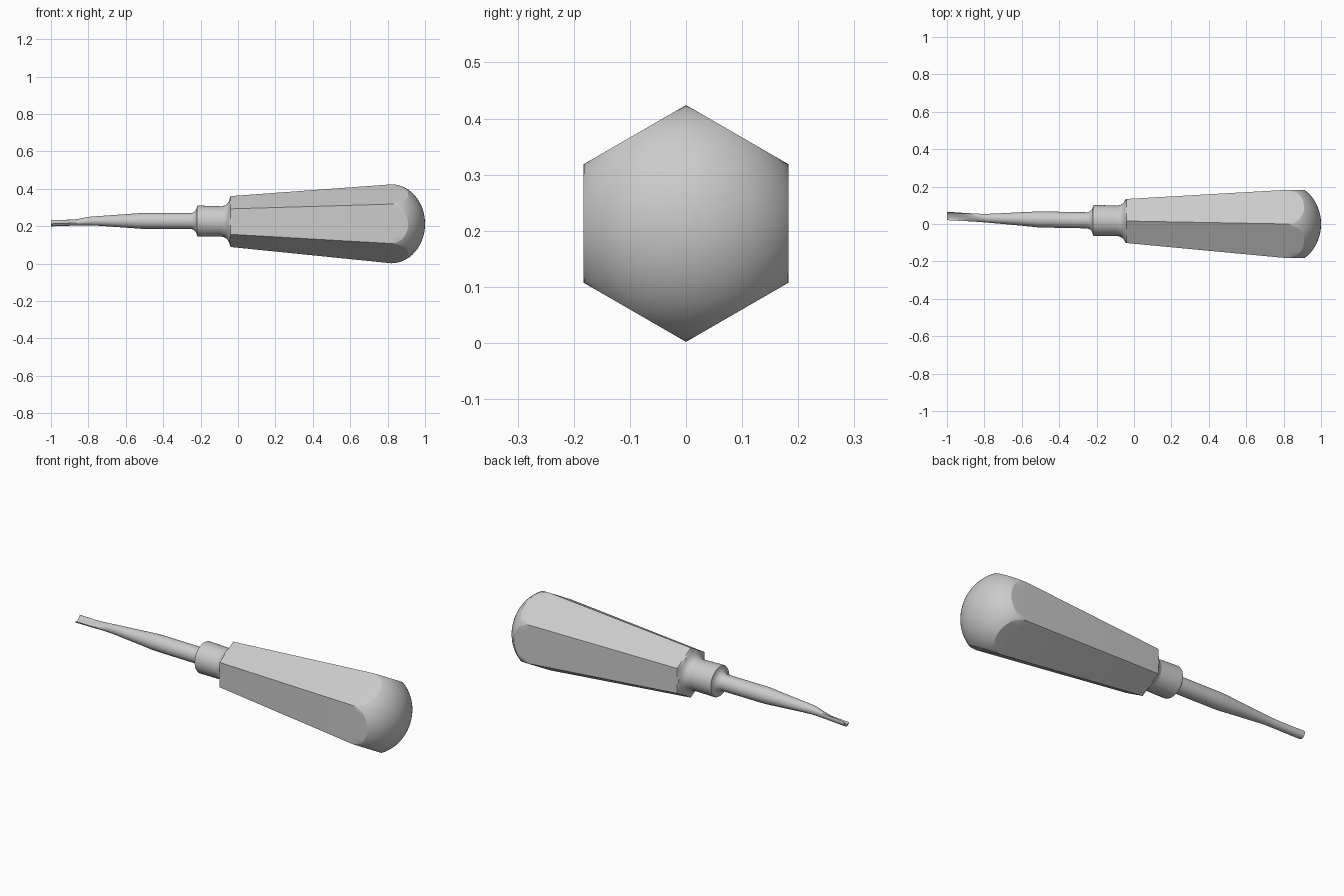
import bpy, bmesh
from math import sin, cos, pi, sqrt, radians

if "Cube" in bpy.data.objects:
    bpy.data.objects.remove(bpy.data.objects["Cube"])

N = 72                      # points around every ring
ANG = [2 * pi * i / N for i in range(N)]


def axis(x):
    """Slightly tilted centre line of the tool: (y, z) at x."""
    return 0.016 - 0.0185 * (x + 0.04), 0.225 - 0.014 * (x + 0.04)


def hex_r(a, R):
    """Radius of a hexagon with corners up and down, at angle a from +y."""
    d = (a - pi / 6) % (pi / 3) - pi / 6
    return R * cos(pi / 6) / cos(d)


def around(x, r):
    """Ring about the centre line; r is a number per angle."""
    y, z = axis(x)
    return [(x, y + r * cos(a), z + r * sin(a)) for a in ANG]


def hexagon(x, R):
    y, z = axis(x)
    return [(x, y + hex_r(a, R) * cos(a), z + hex_r(a, R) * sin(a)) for a in ANG]


def loft(name, rings):
    bm = bmesh.new()
    vs = [[bm.verts.new(p) for p in ring] for ring in rings]
    for A, B in zip(vs, vs[1:]):
        for i in range(N):
            j = (i + 1) % N
            bm.faces.new((A[i], A[j], B[j], B[i]))
    bm.faces.new(vs[0][::-1])
    bm.faces.new(vs[-1])
    bmesh.ops.remove_doubles(bm, verts=bm.verts, dist=0.00002)
    bmesh.ops.recalc_face_normals(bm, faces=bm.faces)
    me = bpy.data.meshes.new(name)
    bm.to_mesh(me)
    bm.free()
    ob = bpy.data.objects.new(name, me)
    bpy.context.collection.objects.link(ob)
    bpy.ops.object.select_all(action='DESELECT')
    ob.select_set(True)
    bpy.context.view_layer.objects.active = ob
    bpy.ops.object.shade_smooth_by_angle(angle=radians(24))
    return ob


# Handle: tapered hexagon whose butt is trimmed by an elliptical dome
X0, A_LEN, R_BIG = 0.82, 0.18, 0.211


def dome(k):
    ring = []
    for a in ANG:
        r = hex_r(a, R_BIG) * k
        x = X0 + A_LEN * sqrt(max(0, 1 - (r / R_BIG) ** 2))
        y, z = axis(x)
        y0, z0 = axis(X0)
        # keep the trimmed prism parallel to x, the dome on its axis
        ring.append((x, y0 + r * cos(a), z0 + r * sin(a)))
    return ring


rings = [around(-0.088, 0.081), around(-0.07, 0.086), around(-0.058, 0.095),
         around(-0.05, 0.107), around(-0.047, 0.114),
         hexagon(-0.04, 0.136), hexagon(X0, R_BIG)]
rings += [dome(sin(pi / 2 * (1 - i / 14))) for i in range(14)] + [dome(0.01)]
loft("handle", rings)

# Collar with a small fillet down to the shank
loft("collar", [around(x, r) for x, r in (
    (-0.25, 0.042), (-0.238, 0.047), (-0.228, 0.055), (-0.222, 0.066), (-0.219, 0.080),
    (-0.214, 0.083), (-0.2, 0.083), (-0.1, 0.081), (-0.08, 0.081))])

# Shank running into a bent, gouged tip: x, y, z, radius, scoop amount
STATIONS = [
    (-0.22, 0.019, 0.2275, 0.043, 0), (-0.48, 0.024, 0.2285, 0.043, 0),
    (-0.52, 0.0247, 0.2285, 0.042, 0), (-0.6, 0.027, 0.2285, 0.036, 0),
    (-0.7, 0.029, 0.2285, 0.029, 0), (-0.75, 0.030, 0.2285, 0.0255, 0),
    (-0.79, 0.031, 0.228, 0.023, 0), (-0.82, 0.032, 0.2275, 0.0225, 0.15),
    (-0.86, 0.034, 0.2265, 0.0225, 0.42), (-0.9, 0.036, 0.2255, 0.0228, 0.66),
    (-0.95, 0.039, 0.2242, 0.0232, 0.88), (-1.0, 0.042, 0.223, 0.0235, 1)]
FACE = radians(115)         # direction the scoop faces


def tip_ring(x, y, z, r, s):
    ring = []
    for a in ANG:
        u, v = sin(a - FACE), cos(a - FACE)
        if v > 0:           # push the open side down into a groove
            v = v * (1 - s) - s * 0.5 * v
        ring.append((x, y + r * (v * cos(FACE) - u * sin(FACE)),
                     z + r * (v * sin(FACE) + u * cos(FACE))))
    return ring


loft("shank_and_gouge", [tip_ring(*s) for s in STATIONS])
